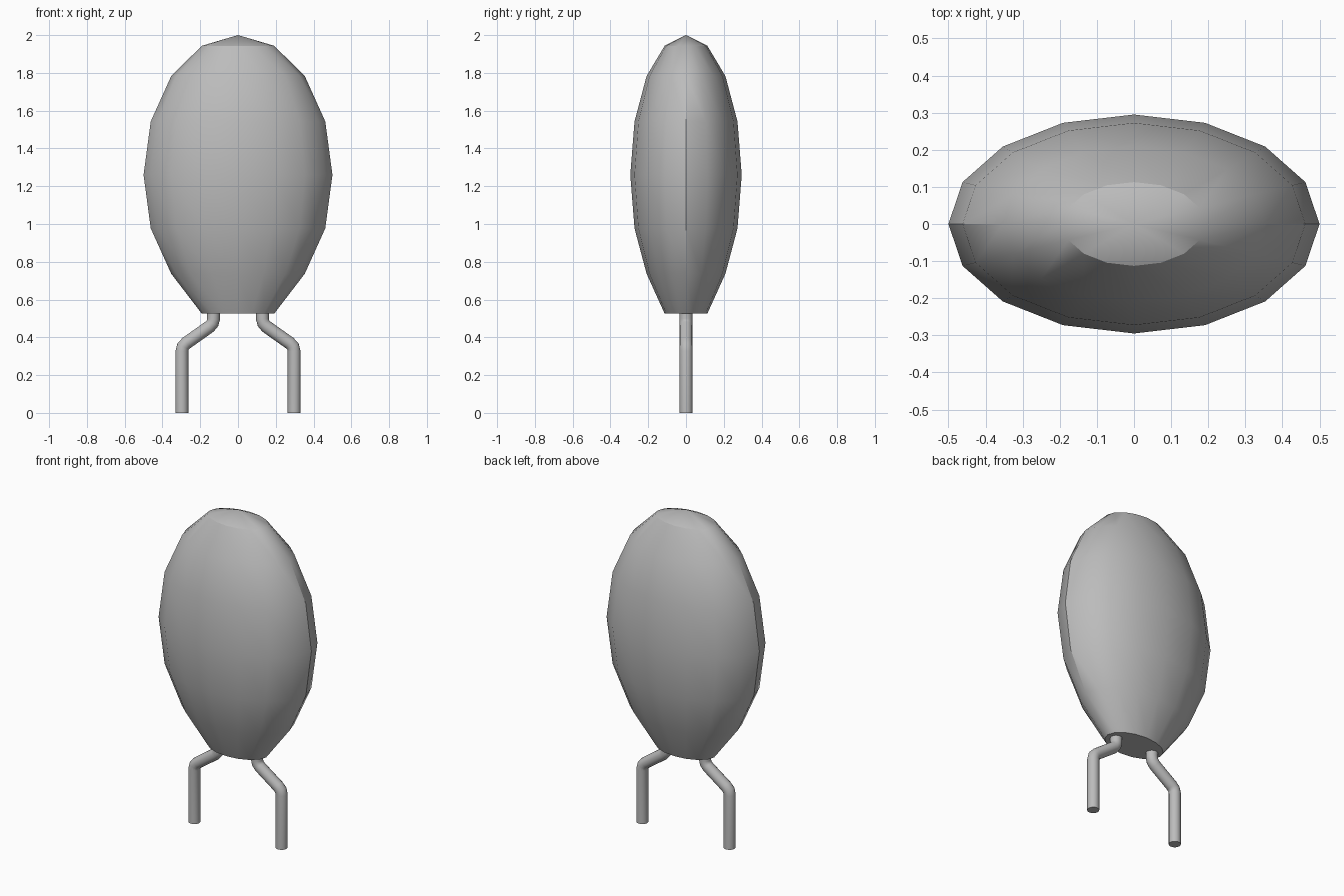
import bpy, bmesh, math
from mathutils import Vector

cube = bpy.data.objects.get("Cube")
if cube:
    bpy.data.objects.remove(cube, do_unlink=True)

grey = bpy.data.materials.new("plain_grey")
grey.use_nodes = True
colour = (0.5, 0.5, 0.5, 1)
grey.diffuse_color = colour
grey.node_tree.nodes["Principled BSDF"].inputs["Base Color"].default_value = colour


def finish(name, bm, angle):
    """Turn a bmesh into a shaded, coloured object."""
    bmesh.ops.recalc_face_normals(bm, faces=bm.faces)
    mesh = bpy.data.meshes.new(name)
    bm.to_mesh(mesh)
    bm.free()
    mesh.materials.append(grey)
    obj = bpy.data.objects.new(name, mesh)
    bpy.context.collection.objects.link(obj)
    bpy.ops.object.select_all(action="DESELECT")
    obj.select_set(True)
    bpy.context.view_layer.objects.active = obj
    bpy.ops.object.shade_smooth_by_angle(angle=math.radians(angle))


# Body: flattened egg with its lower end levelled off
bm = bmesh.new()
bmesh.ops.create_uvsphere(bm, u_segments=16, v_segments=8, radius=1)
for v in bm.verts:
    low = v.co.z < -0.9
    v.co = Vector((v.co.x * 0.5, v.co.y * 0.295, 1.26 + v.co.z * 0.74))
    if low:
        v.co.z = 0.525
finish("body", bm, 30)

# Legs: round wires kinked outward, capped at both ends
path = [(0.13, 0.53), (0.13, 0.495), (0.135, 0.475), (0.15, 0.457),
        (0.273, 0.37), (0.291, 0.352), (0.297, 0.328), (0.297, 0)]
SIDES, RADIUS = 16, 0.034
for name, side in (("left_leg", 1), ("right_leg", -1)):
    bm = bmesh.new()
    points = [Vector((side * x, 0, z)) for x, z in path]
    rings = []
    for i, p in enumerate(points):
        along = (points[min(i + 1, len(points) - 1)] - points[max(i - 1, 0)]).normalized()
        across = along.cross(Vector((0, 1, 0)))
        ring = []
        for k in range(SIDES):
            a = math.tau * k / SIDES
            offset = across * math.cos(a) + Vector((0, 1, 0)) * math.sin(a)
            ring.append(bm.verts.new(p + offset * RADIUS))
        rings.append(ring)
    for a, b in zip(rings, rings[1:]):
        for k in range(SIDES):
            n = (k + 1) % SIDES
            bm.faces.new((a[k], a[n], b[n], b[k]))
    bm.faces.new(rings[0])
    bm.faces.new(rings[-1])
    finish(name, bm, 40)
